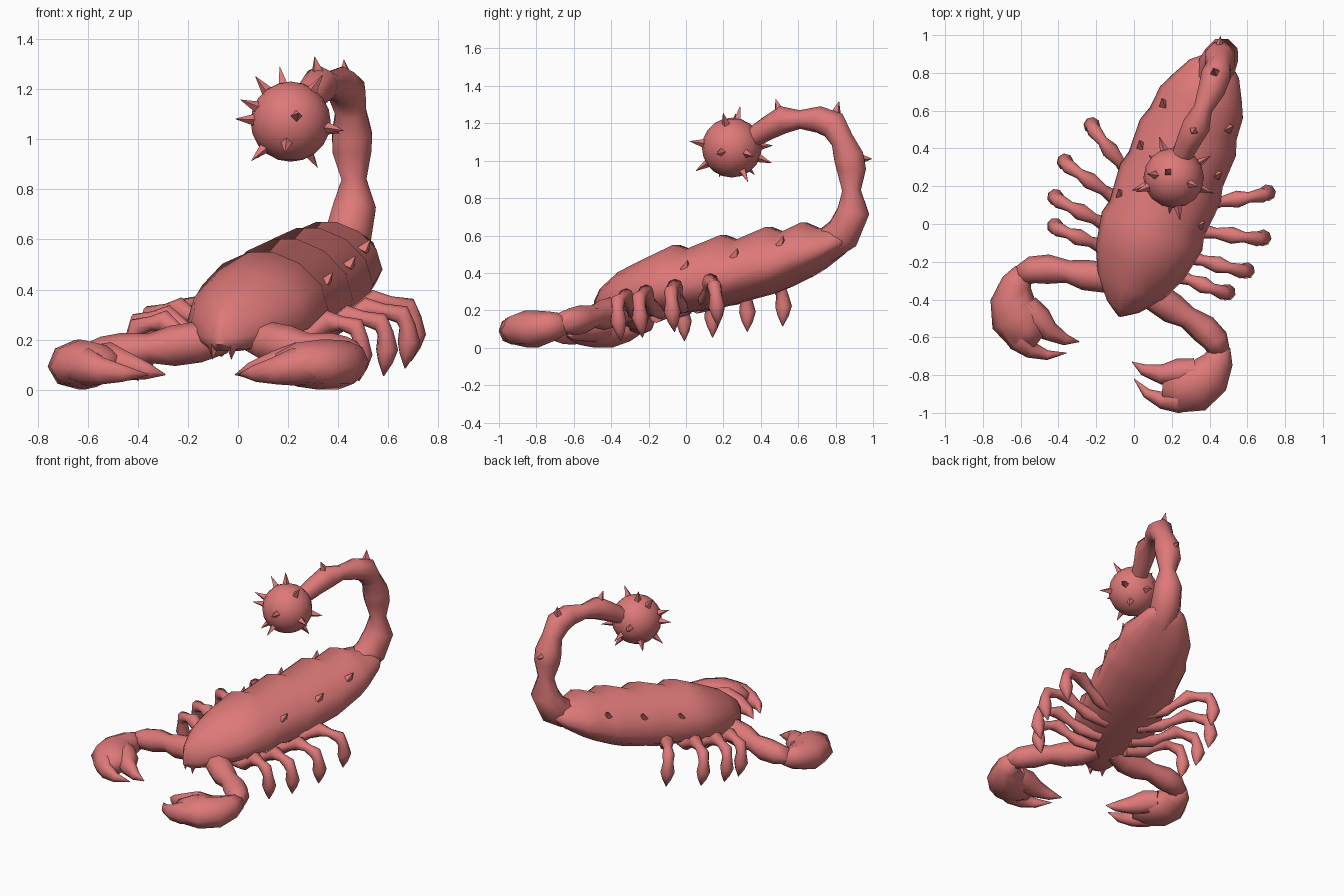
import bpy, bmesh, math
from mathutils import Vector, Matrix

if "Cube" in bpy.data.objects:
    bpy.data.objects.remove(bpy.data.objects["Cube"])

shell = bpy.data.materials.new("shell_red")
shell.use_nodes = True
RED = (0.73, 0.19, 0.19, 1)
shell.diffuse_color = RED
shell.node_tree.nodes["Principled BSDF"].inputs["Base Color"].default_value = RED

# Body frame: turned about z, so that the limbs can be mirrored
FRAME = Matrix.Translation((0.11, 0, 0)) @ Matrix.Rotation(math.radians(-21), 4, 'Z')
WORLD = Matrix.Identity(4)
made = []


def finish(name, bm, matrix):
    bm.transform(matrix)
    bmesh.ops.recalc_face_normals(bm, faces=bm.faces)
    mesh = bpy.data.meshes.new(name)
    bm.to_mesh(mesh)
    bm.free()
    mesh.materials.append(shell)
    ob = bpy.data.objects.new(name, mesh)
    bpy.context.collection.objects.link(ob)
    made.append(ob)
    return ob


def loft(name, rings, matrix):
    bm = bmesh.new()
    loops = [[bm.verts.new(p) for p in ring] for ring in rings]
    n = len(loops[0])
    for a, b in zip(loops, loops[1:]):
        for i in range(n):
            j = (i + 1) % n
            bm.faces.new((a[i], a[j], b[j], b[i]))
    bm.faces.new(loops[0])
    bm.faces.new(loops[-1])
    return finish(name, bm, matrix)


def limb(name, stations, matrix, sides=8):
    """Tube through (x, y, z, half width, half height) stations."""
    pts = [Vector(s[:3]) for s in stations]
    rings, side = [], None
    for i, s in enumerate(stations):
        t = (pts[min(i + 1, len(pts) - 1)] - pts[max(i - 1, 0)]).normalized()
        side = t.cross(Vector((0, 0, 1))) if side is None else side - t * side.dot(t)
        side.normalize()
        up = side.cross(t)
        rw, rh = s[3], s[-1]
        ring = []
        for k in range(sides):
            a = math.tau * k / sides
            ring.append(pts[i] + side * rw * math.cos(a) + up * rh * math.sin(a))
        rings.append(ring)
    return loft(name, rings, matrix)


def spike(name, base, direction, matrix, length=0.085, radius=0.026):
    d = Vector(direction).normalized()
    bm = bmesh.new()
    bmesh.ops.create_cone(bm, cap_ends=True, segments=4, radius1=radius, radius2=0.001, depth=length)
    bm.transform(Matrix.Translation(Vector(base) + d * length * 0.5)
                 @ d.to_track_quat('Z', 'Y').to_matrix().to_4x4())
    return finish(name, bm, matrix)


# Body: plated shell, each plate flaring towards its rear rim
# (distance along body, half width, underside height, top height)
plates = [(-.53, .03, .18, .25), (-.49, .09, .155, .32), (-.38, .185, .155, .41),
          (-.24, .25, .165, .475), (-.06, .285, .18, .556), (.01, .268, .19, .532),
          (.21, .285, .22, .608), (.29, .266, .24, .58), (.47, .272, .285, .652),
          (.55, .245, .315, .622), (.67, .235, .37, .675), (.75, .198, .415, .643),
          (.86, .14, .49, .642), (.92, .07, .55, .62)]
rings = []
for a, w, zb, zt in plates:
    mid = zb + 0.36 * (zt - zb)
    ring = []
    for k in range(14):
        t = math.tau * k / 14
        c, s = math.cos(t), math.sin(t)
        z = mid + (zt - mid) * s if s > 0 else mid + (mid - zb) * max(1.12 * s, -1)
        ring.append((math.copysign(w * abs(c) ** 1.15, c), a + 0.02 * abs(c), z))
    rings.append(ring)
loft("body", rings, FRAME)

# Limbs, mirrored across the body
legs = [(.51, .365, .13, .13), (.575, .13, .10, .02), (.555, -.065, .07, -.11), (.5, -.21, .05, -.21)]
for sign, label in ((1, "left"), (-1, "right")):
    side = FRAME @ Matrix.Scale(sign, 4, (1, 0, 0))
    for n, (reach, ay, foot, root) in enumerate(legs):
        # fraction of reach, height above the foot, radius, rearward shift
        path = [(0, .12, .038, 0), (.32, .14, .04, 0), (.46, .175, .028, 0), (.64, .225, .045, 0),
                (.77, .215, .028, 0), (.92, .2, .039, 0), (.96, .155, .033, .005),
                (.97, .09, .045, .01), (.95, .04, .03, .015), (.93, -.015, .002, .02)]
        limb(f"{label}_leg_{n + 1}",
             [(.1 + (reach - .1) * f, root + (ay - root) * f + back, foot + h, r)
              for f, h, r, back in path], side)

    limb(f"{label}_arm", [(.06, -.3, .21, .065), (.15, -.36, .19, .082), (.25, -.385, .175, .081),
                          (.34, -.4, .165, .06), (.44, -.425, .15, .078), (.52, -.46, .14, .072),
                          (.565, -.51, .13, .055)], side)
    limb(f"{label}_claw_hand", [(.56, -.48, .13, .05, .055), (.572, -.55, .115, .08, .08),
                                (.558, -.645, .1, .118, .1), (.504, -.72, .1, .145, .1),
                                (.428, -.768, .1, .128, .088), (.35, -.79, .095, .06, .05)], side)
    limb(f"{label}_inner_finger", [(.48, -.64, .11, .06, .07), (.40, -.69, .11, .075, .08),
                                   (.32, -.73, .095, .054, .06), (.22, -.742, .075, .03, .034),
                                   (.149, -.725, .06, .002)], side)
    limb(f"{label}_outer_finger", [(.5, -.78, .1, .08, .075), (.44, -.83, .09, .07, .075),
                                   (.37, -.858, .075, .045, .055), (.281, -.852, .065, .026, .034),
                                   (.191, -.805, .06, .002)], side)
    spike(f"{label}_fang", (.04, -.47, .2), (0, -.2, -1), side, .08, .035)
    for n, (s, a, z) in enumerate(((.222, .08, .42), (.212, .36, .485), (.18, .61, .55))):
        spike(f"{label}_body_spike_{n + 1}", (s, a, z), (.4, .4, .8), side, .06, .03)

# Tail: arched over the back, pinched at every joint
limb("tail", [(.40, .74, .54, .09), (.44, .84, .61, .1), (.465, .895, .73, .092),
              (.463, .885, .84, .054), (.455, .885, .95, .084), (.455, .87, 1.02, .086),
              (.45, .835, 1.11, .066), (.435, .79, 1.19, .08), (.41, .71, 1.22, .072),
              (.365, .61, 1.22, .05), (.33, .52, 1.22, .074), (.29, .44, 1.175, .064),
              (.25, .35, 1.12, .053)], WORLD)
for n, (base, aim) in enumerate((((.45, .92, 1.01), (.1, 1, 0)), ((.43, .8, 1.245), (-.1, .25, 1)),
                                 ((.32, .5, 1.26), (-.2, -.3, 1)))):
    spike(f"tail_spike_{n + 1}", base, aim, WORLD, .075, .032)

# Spiked ball at the tip
BALL = Vector((.21, .245, 1.07))
bm = bmesh.new()
bmesh.ops.create_uvsphere(bm, u_segments=16, v_segments=10, radius=0.16)
finish("tail_ball", bm, Matrix.Translation(BALL))
aims = [(.15, -1, .15), (-1, -.3, .05), (-.8, -.3, .35), (-.7, .1, .9), (-.2, .2, 1),
        (.55, -.2, .8), (-.7, -.3, -.7), (-.1, -.85, -.55), (.5, .4, -.85), (.9, -.35, -.15),
        (.85, .5, -.2), (-.35, 1, .05), (.1, .9, -.35), (-.55, .5, -.6)]
for n, aim in enumerate(aims):
    d = Vector(aim).normalized()
    spike(f"ball_spike_{n + 1}", BALL + d * 0.145, d, WORLD)

# Shading: crisp rims on the body, soft limbs, flat spikes
for crisp, angle in ((True, 50), (False, 80)):
    bpy.ops.object.select_all(action='DESELECT')
    for ob in made:
        if "spike" not in ob.name and (ob.name == "body") == crisp:
            ob.select_set(True)
            bpy.context.view_layer.objects.active = ob
    bpy.ops.object.shade_smooth_by_angle(angle=math.radians(angle))
